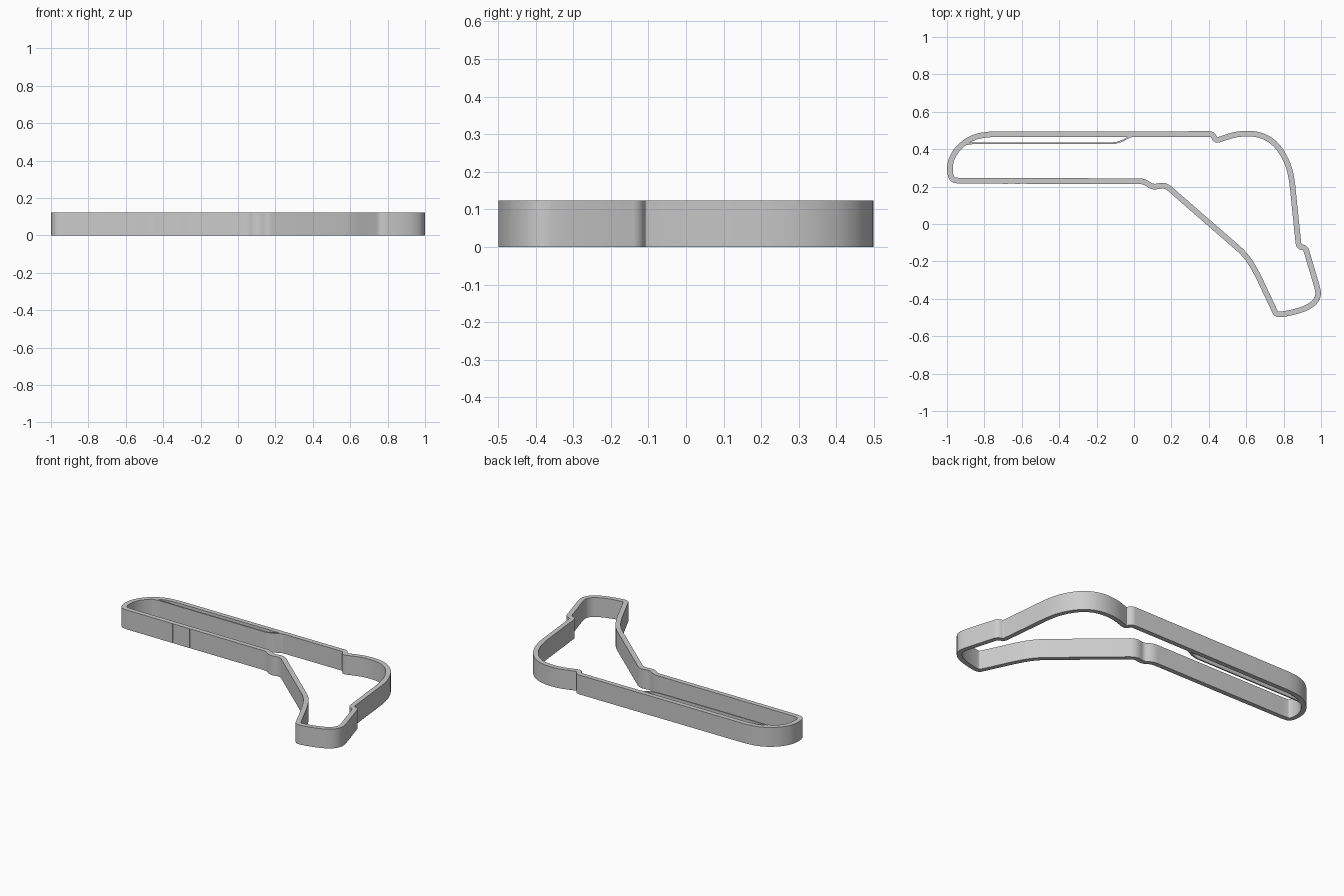
import bpy, bmesh
from mathutils import Vector

if "Cube" in bpy.data.objects:
    bpy.data.objects.remove(bpy.data.objects["Cube"])

HEIGHT = 0.123
WIDTH = 0.03


def soften(pts, closed, cap=0.04):
    """Round every corner of a path with a small quadratic arc."""
    p = [Vector(q) for q in pts]
    n, out = len(p), []
    for i, c in enumerate(p):
        if not closed and i in (0, n - 1):
            out.append(c)
            continue
        a, b = p[i - 1], p[(i + 1) % n]
        t = min(cap, 0.48 * (a - c).length, 0.48 * (b - c).length)
        s = c + (a - c).normalized() * t
        e = c + (b - c).normalized() * t
        for k in range(5):
            u = k / 4
            out.append(s * (1 - u) ** 2 + c * 2 * u * (1 - u) + e * u * u)
    return out


def wall(name, pts, width, closed):
    """Sweep an upright rectangular section along a flat path."""
    p = soften(pts, closed)
    n = len(p)
    bm = bmesh.new()
    rings = []
    for i, c in enumerate(p):
        a = p[i - 1] if closed or i else c
        b = p[(i + 1) % n] if closed or i < n - 1 else c
        d1 = (c - a) if (c - a).length > 0 else (b - c)
        d2 = (b - c) if (b - c).length > 0 else (c - a)
        n1 = Vector((-d1.y, d1.x)).normalized()
        n2 = Vector((-d2.y, d2.x)).normalized()
        m = (n1 + n2).normalized()
        off = m * (width / 2 / max(m.dot(n1), 0.5))
        l, r = c + off, c - off
        rings.append([bm.verts.new((q.x, q.y, z)) for q, z in
                      ((l, 0), (r, 0), (r, HEIGHT), (l, HEIGHT))])
    for i in range(n if closed else n - 1):
        A, B = rings[i], rings[(i + 1) % n]
        for k in range(4):
            bm.faces.new((A[k], A[(k + 1) % 4], B[(k + 1) % 4], B[k]))
    if not closed:
        bm.faces.new(rings[0])
        bm.faces.new(rings[-1][::-1])
    bmesh.ops.recalc_face_normals(bm, faces=bm.faces)
    me = bpy.data.meshes.new(name)
    bm.to_mesh(me)
    bm.free()
    ob = bpy.data.objects.new(name, me)
    bpy.context.collection.objects.link(ob)
    bpy.context.view_layer.objects.active = ob
    ob.select_set(True)
    bpy.ops.object.shade_smooth_by_angle(angle=0.5)
    ob.select_set(False)
    return ob


# Closed circuit centreline, counter-clockwise from the lower straight
circuit = [
    (-0.93, 0.231), (0.055, 0.229), (0.10, 0.195), (0.165, 0.211),
    (0.58, -0.150), (0.62, -0.200), (0.66, -0.270),
    (0.76, -0.482), (0.785, -0.484), (0.86, -0.470), (0.925, -0.448), (0.968, -0.418),
    (0.987, -0.38), (0.980, -0.340), (0.917, -0.128), (0.881, -0.121),
    (0.86, 0.08), (0.845, 0.230), (0.830, 0.300), (0.805, 0.360),
    (0.765, 0.420), (0.715, 0.460), (0.66, 0.480), (0.60, 0.485),
    (0.54, 0.478), (0.49, 0.463), (0.437, 0.445), (0.421, 0.481),
    (-0.77, 0.480), (-0.84, 0.470), (-0.90, 0.442), (-0.95, 0.395),
    (-0.978, 0.345), (-0.985, 0.30), (-0.982, 0.262), (-0.968, 0.235),
]
wall("circuit_wall", circuit, WIDTH, True)

# Thin service lane inside the upper straight
lane = [(-0.955, 0.395), (-0.92, 0.421), (-0.87, 0.432), (-0.10, 0.432),
        (-0.06, 0.445), (-0.03, 0.463), (0.0, 0.473)]
wall("service_lane", lane, 0.009, False)

# Barely raised upright panels on the outer face of the lower straight
panels = [(-0.70, -0.675), (-0.635, -0.61), (-0.575, -0.49), (-0.445, -0.42),
          (-0.39, -0.365), (-0.30, -0.27), (-0.18, -0.165), (-0.14, -0.12)]
for x0, x1 in panels:
    wall("wall_panel", [(x0, 0.2175), (x1, 0.2175)], 0.006, False)
